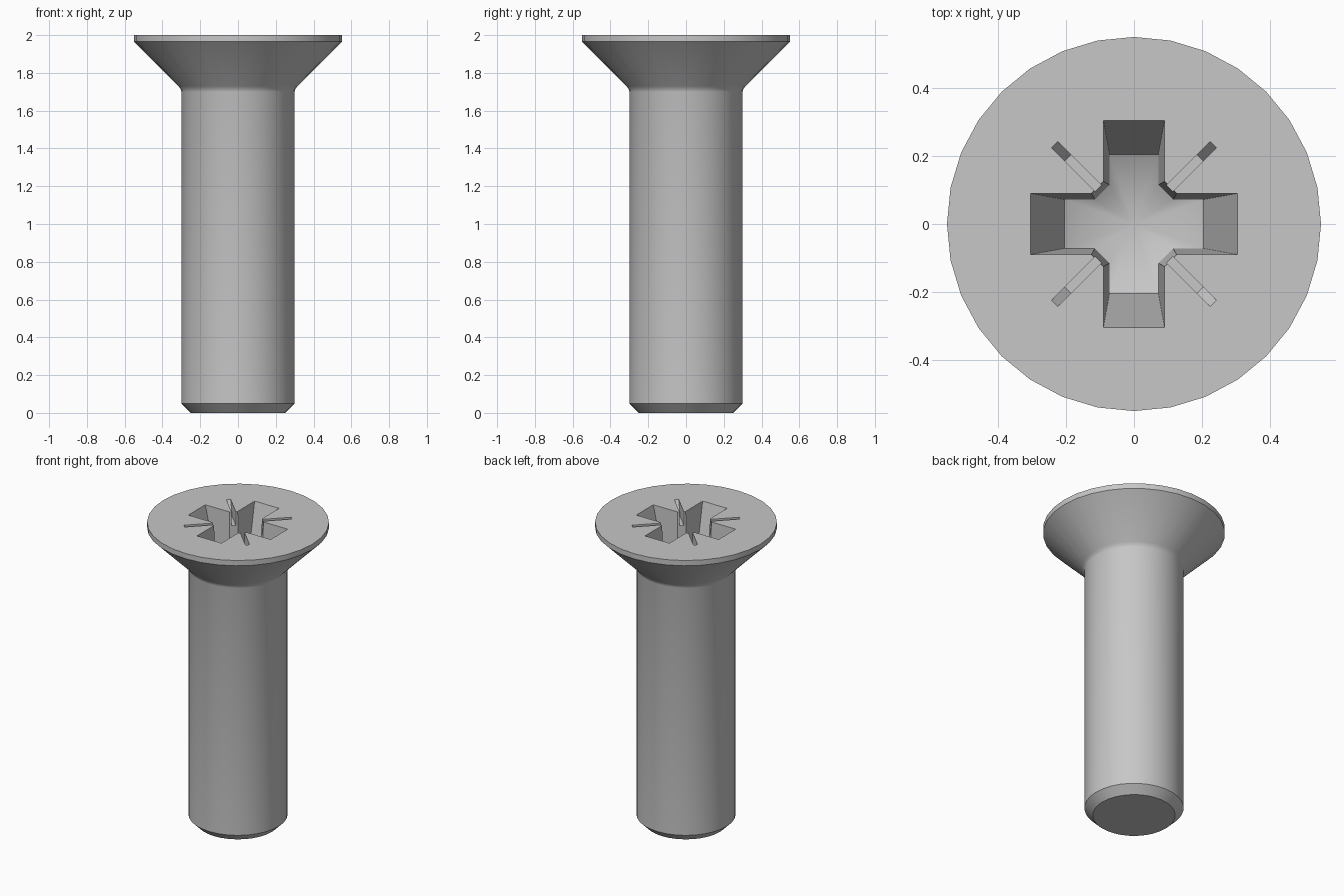
import bpy, bmesh, math
from mathutils import Matrix, Vector

cube = bpy.data.objects.get("Cube")
if cube:
    bpy.data.objects.remove(cube, do_unlink=True)

TOP = 2.0
SIDES = 32

steel = bpy.data.materials.new("grey_steel")
steel.use_nodes = True
colour = (0.57, 0.57, 0.57, 1)
steel.diffuse_color = colour
steel.node_tree.nodes["Principled BSDF"].inputs["Base Color"].default_value = colour


def make_object(name, bm):
    bmesh.ops.recalc_face_normals(bm, faces=bm.faces)
    mesh = bpy.data.meshes.new(name)
    bm.to_mesh(mesh)
    bm.free()
    obj = bpy.data.objects.new(name, mesh)
    bpy.context.collection.objects.link(obj)
    mesh.materials.append(steel)
    return obj


def bridge(bm, lower, upper):
    n = len(lower)
    for i in range(n):
        j = (i + 1) % n
        bm.faces.new((lower[i], lower[j], upper[j], upper[i]))


# Screw body: chamfered tip, shank, small fillet, countersunk head and rim
profile = [(0.25, 0), (0.3, 0.05), (0.3, 1.7), (0.304, 1.714), (0.315, 1.73),
           (0.55, 1.965), (0.55, TOP)]
bm = bmesh.new()
rings = []
for r, z in profile:
    angles = [math.tau * i / SIDES for i in range(SIDES)]
    rings.append([bm.verts.new((r * math.cos(a), r * math.sin(a), z)) for a in angles])
for lower, upper in zip(rings, rings[1:]):
    bridge(bm, lower, upper)
bm.faces.new(rings[0])
bm.faces.new(rings[-1])
screw = make_object("countersunk_screw", bm)


# Tapered cross recess with bevelled inner corners and a conical floor
def cross_outline(half_width, reach, corner):
    arm = [(corner, -half_width), (reach, -half_width),
           (reach, half_width), (corner, half_width)]
    return [Matrix.Rotation(k * math.pi / 2, 2) @ Vector(p) for k in range(4) for p in arm]


DEPTH, FLOOR_REACH, SLOPE = 0.38, 0.205, math.tan(math.radians(28))
mouth = cross_outline(0.09, 0.304, 0.125)
floor = cross_outline(0.072, FLOOR_REACH, 0.115)


def floor_height(r):
    return TOP - DEPTH - SLOPE * max(FLOOR_REACH - r, 0)


bm = bmesh.new()
above = [bm.verts.new((p.x, p.y, TOP + 0.05)) for p in mouth]
rim = [bm.verts.new((p.x, p.y, TOP)) for p in mouth]
base = [bm.verts.new((p.x, p.y, floor_height(p.length))) for p in floor]
apex = bm.verts.new((0, 0, floor_height(0)))
bridge(bm, rim, above)
bridge(bm, base, rim)
bm.faces.new(above)
for i, v in enumerate(base):
    bm.faces.new((v, apex, base[(i + 1) % len(base)]))
cross_cutter = make_object("cross_recess_cutter", bm)

# Four thin diagonal slots with sloping outer ends
slot_side = [(0.1, 0.05), (0.33, 0.05), (0.33, 0), (0.275, -0.09), (0.1, -0.09)]
bm = bmesh.new()
for k in range(4):
    turn = Matrix.Rotation(math.pi / 4 + k * math.pi / 2, 3, 'Z')
    sides = [[bm.verts.new(turn @ Vector((r, y, TOP + z))) for r, z in slot_side]
             for y in (-0.013, 0.013)]
    bridge(bm, *sides)
    for side in sides:
        bm.faces.new(side)
slot_cutter = make_object("diagonal_slot_cutter", bm)

# Cut the recesses, then smooth the round surfaces
bpy.ops.object.select_all(action='DESELECT')
screw.select_set(True)
bpy.context.view_layer.objects.active = screw
for cutter in (cross_cutter, slot_cutter):
    cutter.hide_render = True
    cut = screw.modifiers.new(cutter.name, 'BOOLEAN')
    cut.operation = 'DIFFERENCE'
    cut.solver = 'EXACT'
    cut.object = cutter
    bpy.ops.object.modifier_apply(modifier=cut.name)
    bpy.data.objects.remove(cutter, do_unlink=True)
bpy.ops.object.shade_smooth_by_angle(angle=math.radians(30))
